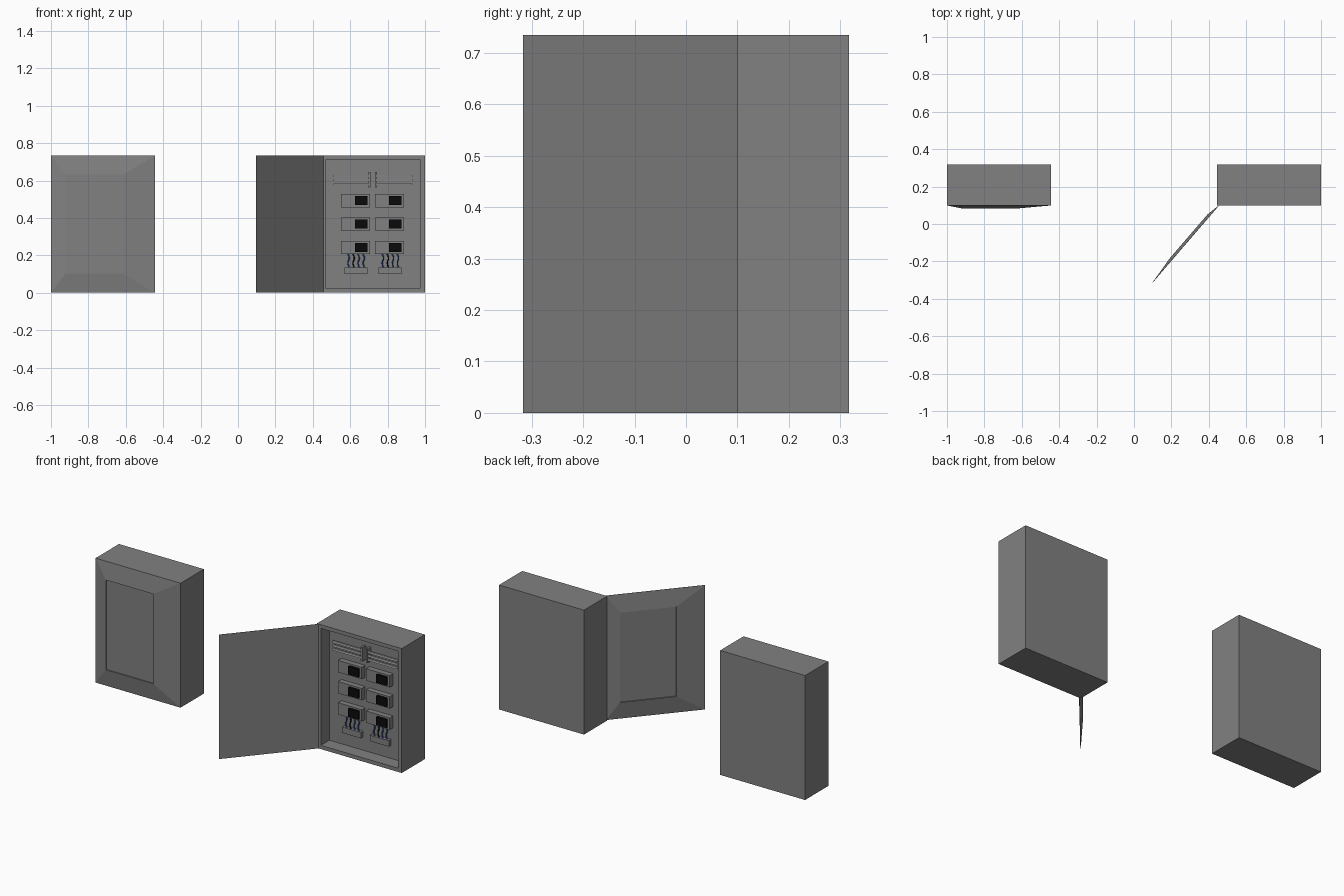
import bpy, bmesh, math

if "Cube" in bpy.data.objects:
    bpy.data.objects.remove(bpy.data.objects["Cube"])


def material(name, rgb):
    m = bpy.data.materials.new(name)
    m.diffuse_color = (*rgb, 1)
    m.use_nodes = True
    m.node_tree.nodes["Principled BSDF"].inputs["Base Color"].default_value = m.diffuse_color
    return m


GREY = material("dark_grey", (0.22, 0.22, 0.22))
BLACK = material("black", (0.003, 0.003, 0.003))
BLUE = material("blue", (0.04, 0.12, 0.45))
STEEL = material("steel", (0.7, 0.7, 0.7))


def rings(name, rects, mat=GREY):
    """Solid lofted through rectangles (x0, x1, z0, z1, y), capped at both ends."""
    bm = bmesh.new()
    loops = [[bm.verts.new(p) for p in ((a, y, c), (b, y, c), (b, y, d), (a, y, d))]
             for a, b, c, d, y in rects]
    for l0, l1 in zip(loops, loops[1:]):
        for i in range(4):
            j = (i + 1) % 4
            bm.faces.new((l0[i], l0[j], l1[j], l1[i]))
    bm.faces.new(loops[0])
    bm.faces.new(loops[-1])
    bmesh.ops.recalc_face_normals(bm, faces=bm.faces)
    me = bpy.data.meshes.new(name)
    bm.to_mesh(me)
    bm.free()
    me.materials.append(mat)
    ob = bpy.data.objects.new(name, me)
    bpy.context.collection.objects.link(ob)
    return ob


def block(name, x0, x1, z0, z1, y0, y1, mat=GREY):
    """Box from front y0 to back y1."""
    return rings(name, [(x0, x1, z0, z1, y1), (x0, x1, z0, z1, y0)], mat)


def tube(name, pts, radius, mat):
    cu = bpy.data.curves.new(name, 'CURVE')
    cu.dimensions = '3D'
    cu.bevel_depth = radius
    cu.bevel_resolution = 1
    cu.use_fill_caps = True
    cu.resolution_u = 4
    sp = cu.splines.new('BEZIER')
    sp.bezier_points.add(len(pts) - 1)
    for bp, p in zip(sp.bezier_points, pts):
        bp.co = p
        bp.handle_left_type = bp.handle_right_type = 'AUTO'
    cu.materials.append(mat)
    ob = bpy.data.objects.new(name, cu)
    bpy.context.collection.objects.link(ob)


W, H = 0.555, 0.735
FRONT, BACK, FLOOR = 0.10, 0.317, 0.18


def door(name, width):
    """Raised door with recessed panel, hinge at the local origin."""
    p = (0.077, 0.388, 0.102, 0.632)
    return rings(name, [(0, width, 0, H, 0), (0, width, 0, H, -0.001),
                        (*p, -0.016), (*p, -0.010)])


# Closed cabinet
block("closed_cabinet", -1, -1 + W, 0, H, FRONT, BACK)
door("closed_door", W).location = (-1, FRONT, 0)

# Open cabinet shell with cavity
x0, t = 1 - W, 0.026
inner = (x0 + t, 1 - t, t - 0.004, H - t + 0.004)
rings("open_cabinet", [(x0, 1, 0, H, BACK), (x0, 1, 0, H, FRONT),
                       (*inner, FRONT), (*inner, FLOOR)])

# Swung door
d = door("open_door", 0.55)
d.location = (0.456, FRONT, 0)
d.rotation_euler.z = math.atan2(-0.417, -0.359)

# Two columns of fittings
for side, bx in (("left", 0.55), ("right", 0.733)):
    # breakers with switches
    for i, z in enumerate((0.207, 0.332, 0.457)):
        block(f"breaker_{side}_{i}", bx, bx + 0.155, z, z + 0.07, 0.148, FLOOR)
        block(f"switch_{side}_{i}", bx + 0.075, bx + 0.142, z + 0.011, z + 0.06,
              0.136, 0.149, BLACK)
    # terminal strip and wires
    tx = bx + 0.019
    block(f"terminal_{side}", tx, tx + 0.123, 0.10, 0.135, 0.158, FLOOR)
    for k in range(4):
        wx = tx + 0.022 + k * 0.027
        pts = [(wx + dx, 0.166, z) for dx, z in
               ((-0.005, 0.21), (0.004, 0.185), (-0.003, 0.16), (0.005, 0.13))]
        tube(f"wire_{side}_{k}", pts, 0.0035, BLACK if k == 1 else BLUE)

# Bus bars with end supports
for side, a, b, s in (("left", 0.51, 0.70, 0.697), ("right", 0.738, 0.932, 0.732)):
    block(f"bar_support_{side}", s, s + 0.012, 0.563, 0.645, 0.148, FLOOR)
    for k in range(3):
        z = 0.58 + k * 0.022
        block(f"bus_bar_{side}_{k}", a, b, z - 0.005, z + 0.005, 0.152, 0.162, STEEL)
